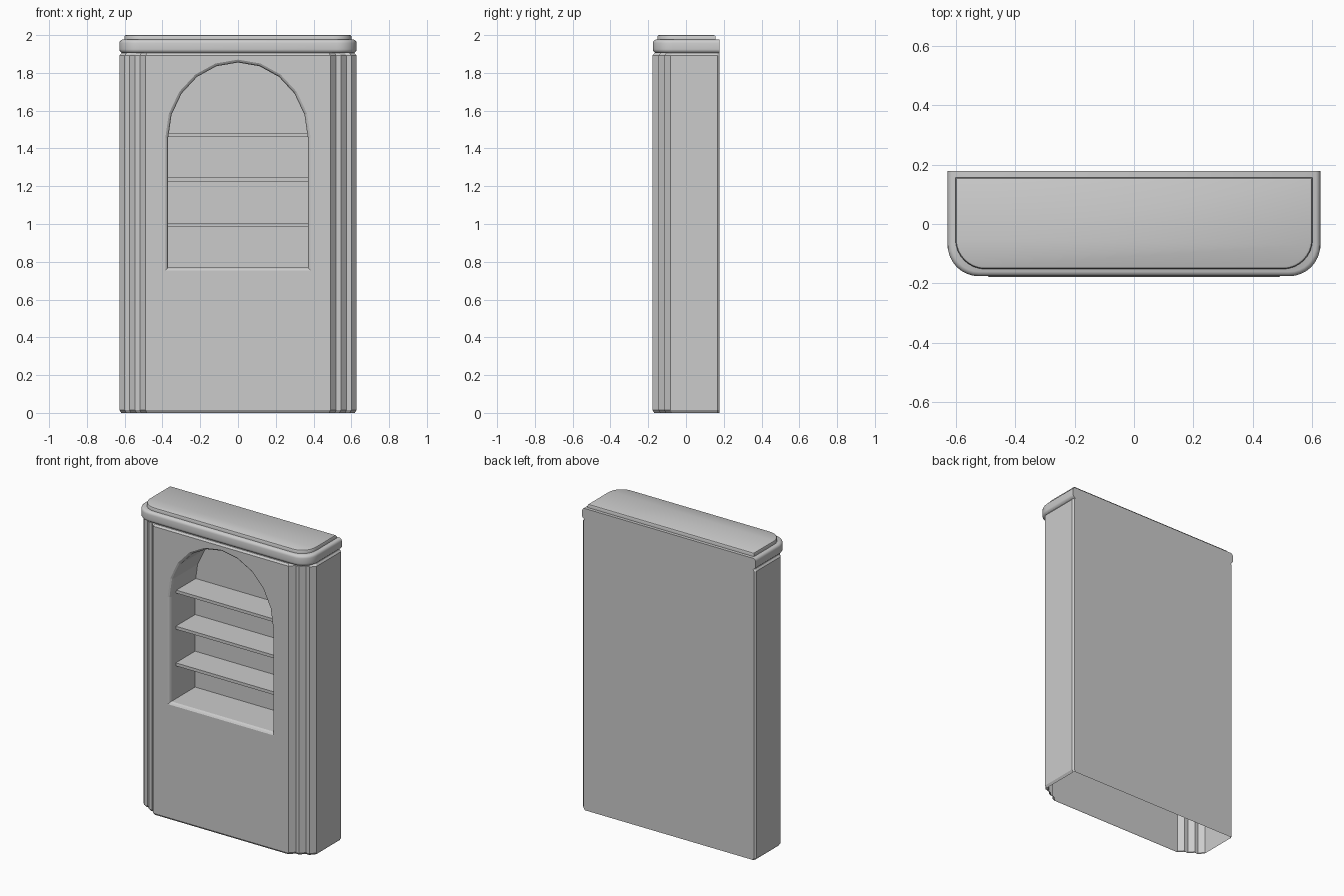
import bpy, bmesh
from math import sin, cos, pi

if "Cube" in bpy.data.objects:
    bpy.data.objects.remove(bpy.data.objects["Cube"])


def loft(name, rings):
    """Closed solid through matching rings of points."""
    bm = bmesh.new()
    loops = [[bm.verts.new(p) for p in ring] for ring in rings]
    n = len(loops[0])
    for a, b in zip(loops, loops[1:]):
        for i in range(n):
            j = (i + 1) % n
            bm.faces.new((a[i], a[j], b[j], b[i]))
    bm.faces.new(loops[0])
    bm.faces.new(loops[-1])
    bmesh.ops.recalc_face_normals(bm, faces=bm.faces[:])
    mesh = bpy.data.meshes.new(name)
    bm.to_mesh(mesh)
    bm.free()
    ob = bpy.data.objects.new(name, mesh)
    bpy.context.collection.objects.link(ob)
    return ob


def activate(ob):
    bpy.ops.object.select_all(action='DESELECT')
    ob.select_set(True)
    bpy.context.view_layer.objects.active = ob


def mirrored(half):
    return half + [(-x, y) for x, y in reversed(half)]


BACK = 0.178

# Cabinet body with stepped front corners
HALF = [(0.49, -0.178), (0.52, -0.145), (0.545, -0.145), (0.575, -0.115),
        (0.60, -0.115), (0.628, -0.083), (0.628, 0.167), (0.618, BACK)]


def body_ring(z, inset):
    s = 1 - inset / 0.628
    half = [(x * s, y if y > 0.1 else y + inset) for x, y in HALF]
    return [(x, y, z) for x, y in mirrored(half)]


body = loft("cabinet_body", [body_ring(0, 0.010), body_ring(0.015, 0),
                             body_ring(1.892, 0), body_ring(1.904, 0.010)])


# Arched niche with a flared rim
def arch_ring(y, grow):
    w, bottom, spring, rise = 0.37 + grow, 0.77 - grow, 1.455, 0.40 + grow
    pts = [(-w, y, bottom), (w, y, bottom)]
    for i in range(11):
        a = pi * i / 10
        pts.append((w * cos(a), y, spring + rise * sin(a)))
    return pts


cutter = loft("niche_cutter", [arch_ring(-0.25, 0.015), arch_ring(-0.178, 0.015),
                               arch_ring(-0.172, 0.006), arch_ring(-0.160, 0),
                               arch_ring(0.085, 0)])
cutter.hide_render = True
mod = body.modifiers.new("niche", 'BOOLEAN')
mod.object = cutter
mod.operation = 'DIFFERENCE'
mod.solver = 'EXACT'
activate(body)
bpy.ops.object.modifier_apply(modifier=mod.name)
bpy.data.objects.remove(cutter)

# The underside is open
bm = bmesh.new()
bm.from_mesh(body.data)
bmesh.ops.delete(bm, geom=[f for f in bm.faces if all(v.co.z < 0.001 for v in f.verts)],
                 context='FACES_ONLY')
bm.to_mesh(body.data)
bm.free()

# Shelves
for i, z in enumerate((0.995, 1.235, 1.472)):
    rect = [(-0.372, -0.115), (0.372, -0.115), (0.372, 0.087), (-0.372, 0.087)]
    loft(f"shelf_{i + 1}", [[(x, y, z + d) for x, y in rect] for d in (-0.01, 0.01)])


# Cornice and top plate with rounded front corners
def slab_ring(z, w, front, back, r):
    half = [(w - r + r * sin(a), front + r - r * cos(a))
            for a in (pi / 2 * i / 8 for i in range(9))]
    return [(x, y, z) for x, y in mirrored(half + [(w, back)])]


def slab(name, w, front, back, r, profile, back_bevel):
    ob = loft(name, [slab_ring(z, w - d, front + d, back - d * back_bevel, r - d)
                     for z, d in profile])
    activate(ob)
    bpy.ops.object.shade_smooth_by_angle()


slab("cornice", 0.628, -0.176, BACK, 0.105,
     [(1.904, 0.016), (1.910, 0.007), (1.918, 0.001), (1.925, 0), (1.958, 0),
      (1.966, 0.002), (1.972, 0.007), (1.976, 0.015)], 0)
slab("top_plate", 0.602, -0.152, 0.157, 0.10,
     [(1.970, 0), (1.990, 0), (1.997, 0.003), (2.0, 0.009)], 1)
